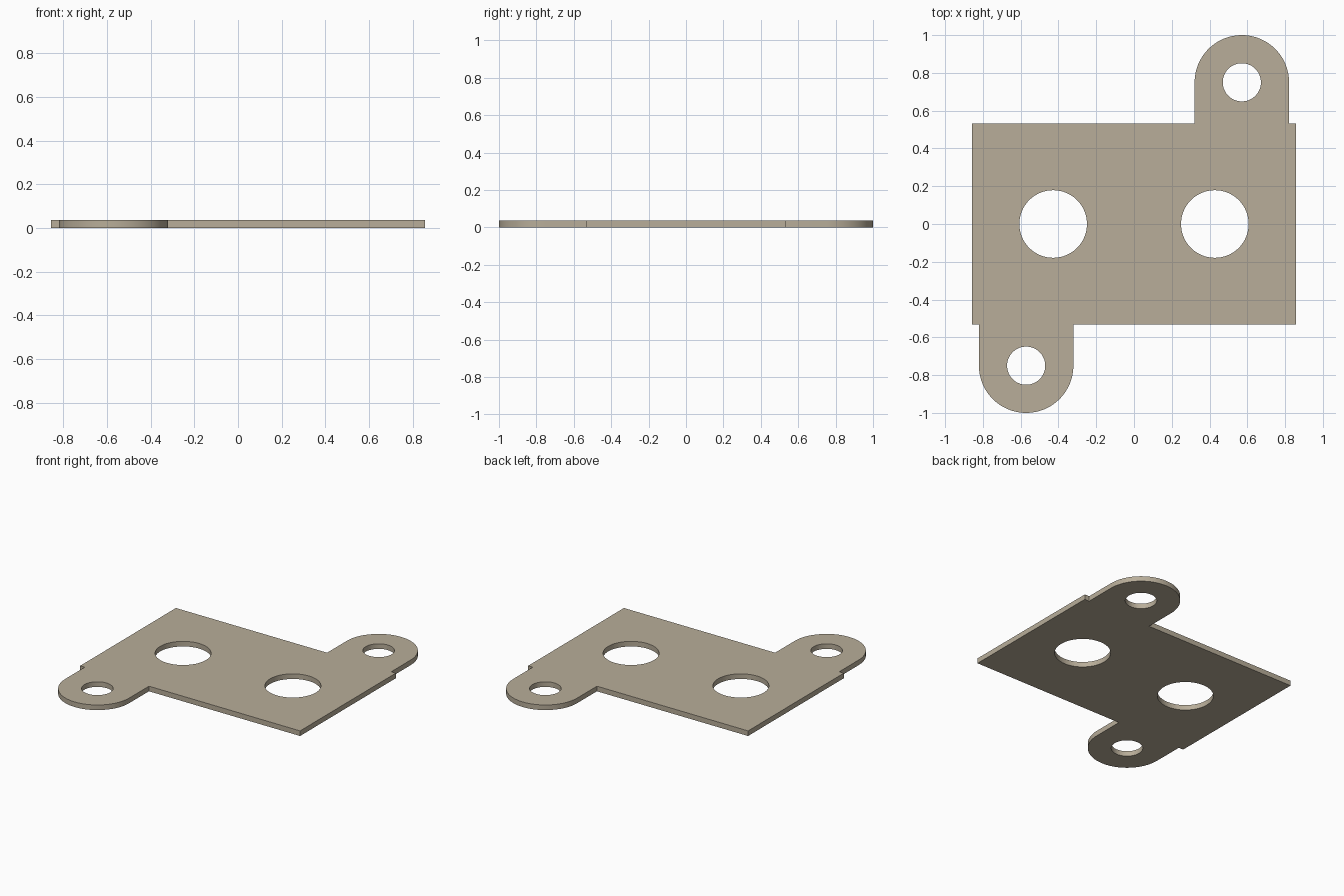
import bpy, bmesh
from math import pi, cos, sin

if "Cube" in bpy.data.objects:
    bpy.data.objects.remove(bpy.data.objects["Cube"])

W, H, T = 0.857, 0.533, 0.036          # half width, half depth, thickness
TAB_X, TAB_Y, TAB_R = 0.571, 0.75, 0.25


def arc(cx, cy, r, start, end, n):
    return [(cx + r * cos(start + (end - start) * i / n),
             cy + r * sin(start + (end - start) * i / n)) for i in range(n + 1)]


def circle(cx, cy, r, n=64):
    return arc(cx, cy, r, 0, 2 * pi, n)[:-1]


# Outline: one half with its rounded tab, repeated by a half turn
half = [(W, -H), (W, H), (TAB_X + TAB_R, H)]
half += arc(TAB_X, TAB_Y, TAB_R, 0, pi, 48)
half += [(TAB_X - TAB_R, H)]
loops = [half + [(-x, -y) for x, y in half]]

# Two large plate holes and two small tab holes
for s in (1, -1):
    loops.append(circle(s * 0.428, 0, 0.179))
    loops.append(circle(s * TAB_X, s * TAB_Y, 0.101))

# Filled and extruded profile
curve = bpy.data.curves.new("mounting_plate", 'CURVE')
curve.dimensions = '2D'
curve.fill_mode = 'BOTH'
curve.extrude = T / 2
for pts in loops:
    spline = curve.splines.new('POLY')
    spline.points.add(len(pts) - 1)
    for p, (x, y) in zip(spline.points, pts):
        p.co = (x, y, 0, 1)
    spline.use_cyclic_u = True

plate = bpy.data.objects.new("mounting_plate", curve)
bpy.context.collection.objects.link(plate)
bpy.context.view_layer.objects.active = plate
plate.select_set(True)
bpy.ops.object.convert(target='MESH')
plate = bpy.context.object
plate.name = "mounting_plate"

# Weld the caps to the walls and stand the plate on the ground
bm = bmesh.new()
bm.from_mesh(plate.data)
bmesh.ops.remove_doubles(bm, verts=bm.verts, dist=1e-4)
bmesh.ops.translate(bm, verts=bm.verts, vec=(0, 0, T / 2))
bmesh.ops.recalc_face_normals(bm, faces=bm.faces)
bm.to_mesh(plate.data)
bm.free()
bpy.ops.object.shade_smooth_by_angle(angle=pi / 6)

# Warm tan metal
mat = bpy.data.materials.new("tan")
mat.diffuse_color = (0.48, 0.42, 0.32, 1)
mat.use_nodes = True
mat.node_tree.nodes["Principled BSDF"].inputs["Base Color"].default_value = mat.diffuse_color
plate.data.materials.clear()
plate.data.materials.append(mat)
